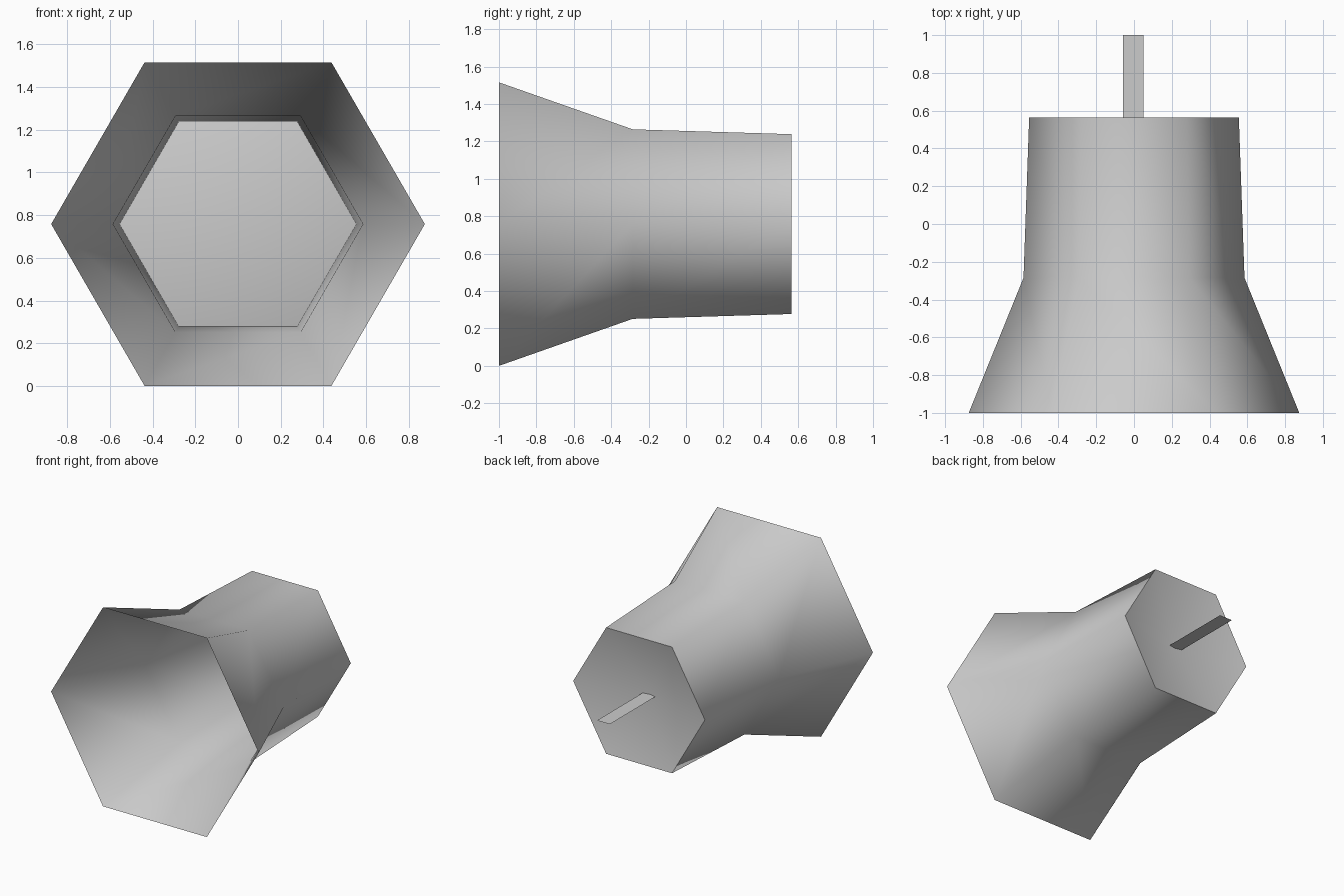
import bpy, bmesh
from math import cos, sin, tau

cube = bpy.data.objects.get("Cube")
if cube:
    bpy.data.objects.remove(cube, do_unlink=True)

SIDES = 6
AXIS_Z = 0.758          # height of the horn's centre line

grey = bpy.data.materials.new("light_grey")
grey.use_nodes = True
colour = (0.6, 0.6, 0.6, 1)
grey.diffuse_color = colour
grey.node_tree.nodes["Principled BSDF"].inputs["Base Color"].default_value = colour


def ring(bm, radius, y):
    """Hexagon around the y axis with corners at left and right."""
    return [bm.verts.new((radius * cos(tau * i / SIDES), y,
                          AXIS_Z + radius * sin(tau * i / SIDES)))
            for i in range(SIDES)]


def finish(name, bm):
    mesh = bpy.data.meshes.new(name)
    bm.to_mesh(mesh)
    bm.free()
    mesh.materials.append(grey)
    for poly in mesh.polygons:
        poly.use_smooth = True
    obj = bpy.data.objects.new(name, mesh)
    bpy.context.collection.objects.link(obj)
    return obj


# Open, flared hexagonal shell: mouth, throat, rear rim
bm = bmesh.new()
rings = [ring(bm, r, y) for r, y in ((0.875, -1), (0.585, -0.285), (0.555, 0.565))]
for a, b in zip(rings, rings[1:]):
    for i in range(SIDES):
        j = (i + 1) % SIDES
        bm.faces.new((a[i], b[i], b[j], a[j]))
finish("horn_shell", bm)

# Rear cap, sunk towards the mouth at its centre
bm = bmesh.new()
rim = ring(bm, 0.555, 0.565)
apex = bm.verts.new((0, 0.44, AXIS_Z))
for i in range(SIDES):
    bm.faces.new((rim[(i + 1) % SIDES], rim[i], apex))
finish("rear_cap", bm)

# Thin flat tab sticking out of the back
bm = bmesh.new()
bm.faces.new([bm.verts.new((x, y, AXIS_Z)) for x, y in
              ((-0.058, 0.44), (0.05, 0.44), (0.05, 1), (-0.058, 1))])
finish("rear_tab", bm)
